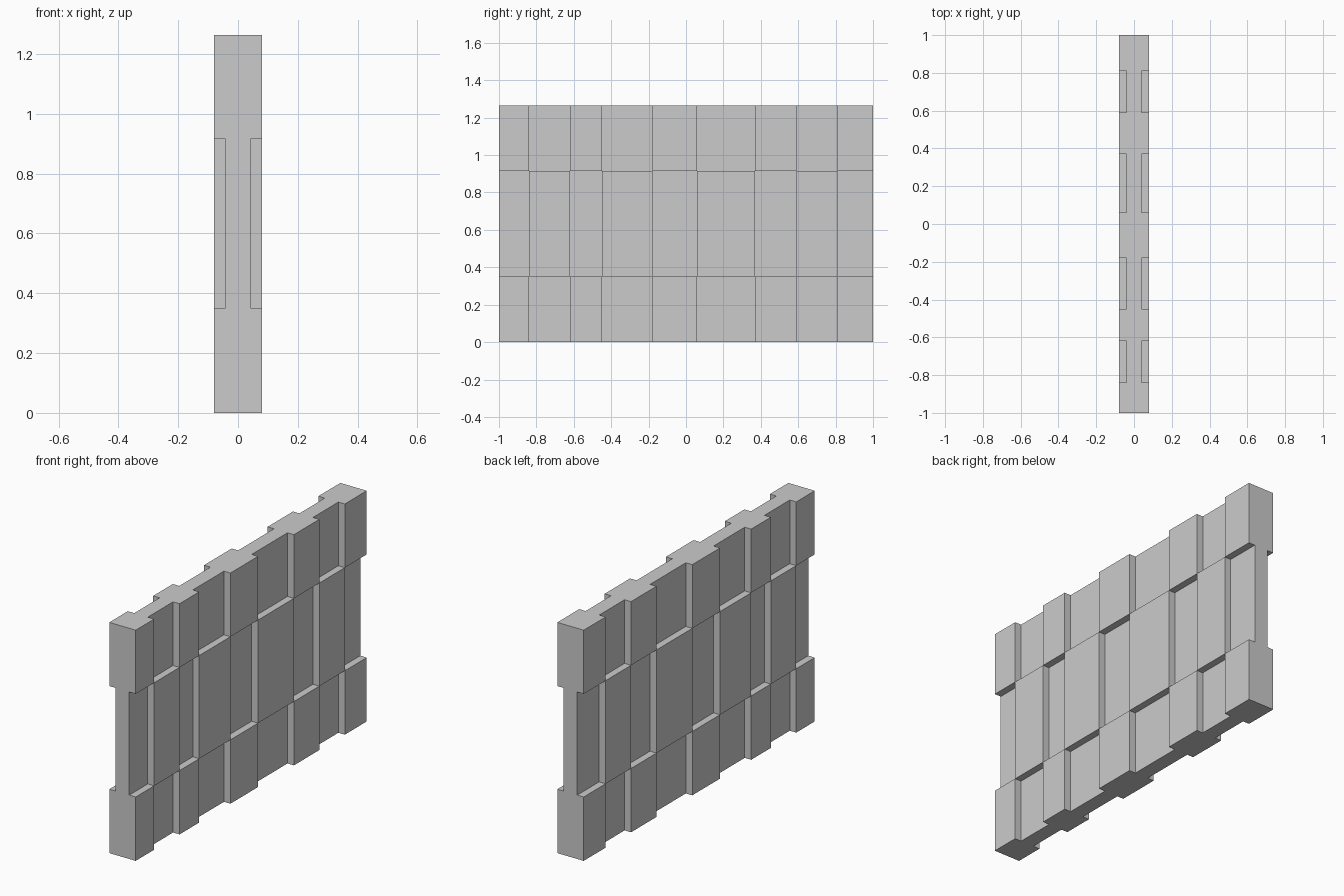
import bpy
import bmesh
from mathutils import Matrix, Vector

# Remove the default cube
default_cube = bpy.data.objects.get("Cube")
if default_cube:
    bpy.data.objects.remove(default_cube, do_unlink=True)

HEIGHT = 1.264
CORE_HALF = 0.041      # half thickness at the recesses
RAISE = 0.039          # how far the raised blocks stand out
SEAMS_Y = [-0.84, -0.62, -0.45, -0.18, 0.06, 0.37, 0.59, 0.81]
SEAMS_Z = [0.35, 0.915]

# Plain stone colour
stone = bpy.data.materials.new("stone_grey")
stone.use_nodes = True
grey = (0.6, 0.6, 0.6, 1)
stone.diffuse_color = grey
stone.node_tree.nodes["Principled BSDF"].inputs["Base Color"].default_value = grey

# Thin core slab
bm = bmesh.new()
bmesh.ops.create_cube(bm, size=1, matrix=Matrix.Translation((0, 0, HEIGHT / 2))
                      @ Matrix.Diagonal((2 * CORE_HALF, 2, HEIGHT, 1)))


def cut(point, normal):
    """Cut the slab along one seam."""
    bmesh.ops.bisect_plane(bm, geom=bm.verts[:] + bm.edges[:] + bm.faces[:],
                           plane_co=point, plane_no=normal)


for y in SEAMS_Y:
    cut((0, y, 0), (0, 1, 0))
for z in SEAMS_Z:
    cut((0, 0, z), (0, 0, 1))


def is_raised(face):
    """Pick every other cell on both broad sides, checkerboard style."""
    centre = face.calc_center_median()
    column = sum(centre.y > y for y in SEAMS_Y)
    row = sum(centre.z > z for z in SEAMS_Z)
    return abs(face.normal.x) > 0.9 and (column + row) % 2 == 0


# Raised blocks, pulled out of the slab
bm.normal_update()
blocks = [f for f in bm.faces if is_raised(f)]
for face in bmesh.ops.extrude_discrete_faces(bm, faces=blocks)["faces"]:
    side = 1 if face.calc_center_median().x > 0 else -1
    bmesh.ops.translate(bm, verts=face.verts[:], vec=Vector((side * RAISE, 0, 0)))
bmesh.ops.recalc_face_normals(bm, faces=bm.faces[:])

mesh = bpy.data.meshes.new("block_wall")
bm.to_mesh(mesh)
bm.free()
mesh.materials.append(stone)
wall = bpy.data.objects.new("block_wall", mesh)
bpy.context.collection.objects.link(wall)
